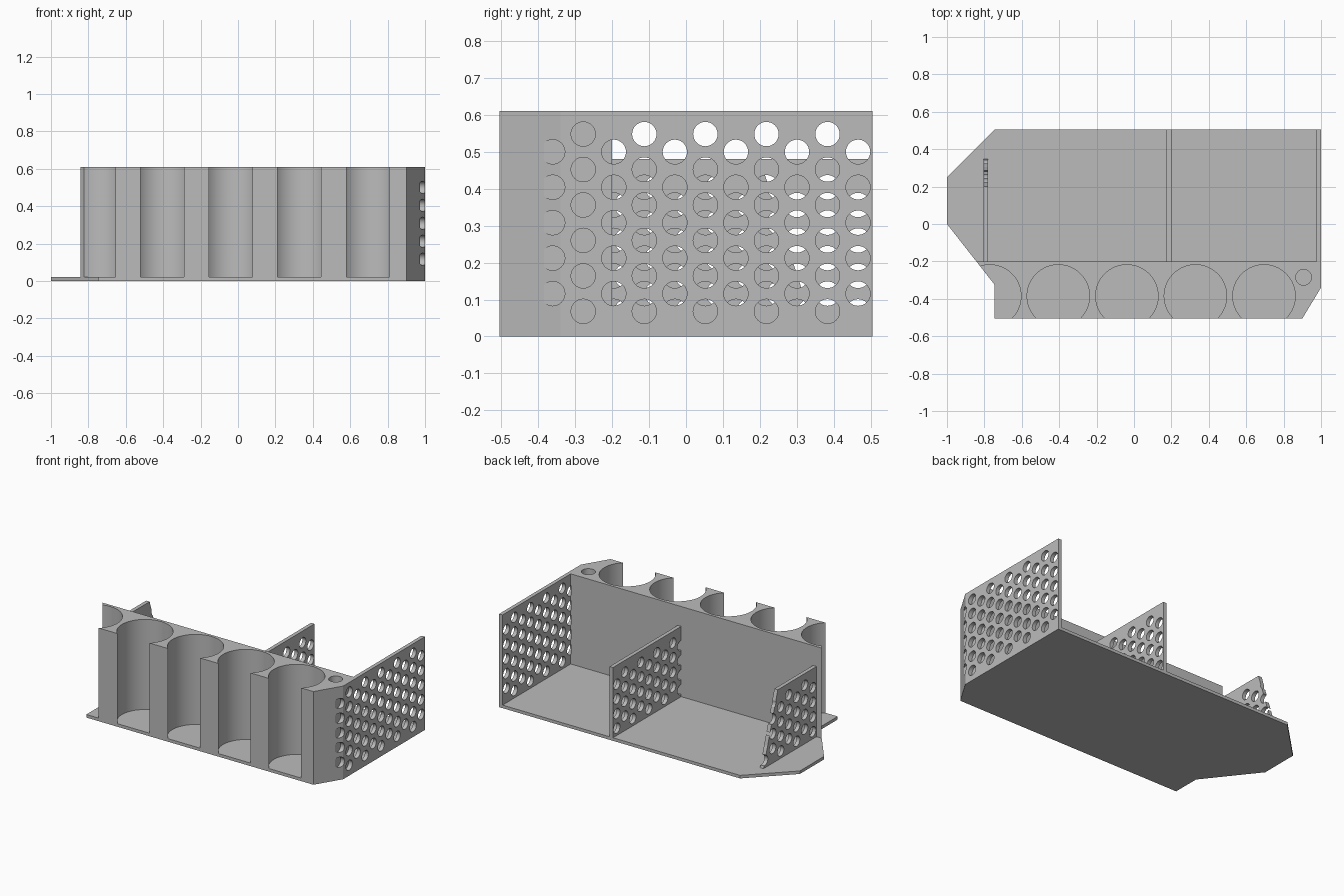
import bpy
import bmesh
from mathutils import Matrix

cube = bpy.data.objects.get("Cube")
if cube:
    bpy.data.objects.remove(cube, do_unlink=True)

BASE = 0.02       # floor thickness
TOP = 0.61        # full height
LOW = 0.48        # divider height
FRONT, BACK = -0.505, 0.505
WALL = -0.2       # rear face of the holder block
HOLE_R = 0.033
STEP_Y, STEP_Z = 0.0827, 0.048

grey = bpy.data.materials.new("grey_plastic")
grey.use_nodes = True
grey.diffuse_color = (0.5, 0.5, 0.5, 1)
grey.node_tree.nodes["Principled BSDF"].inputs["Base Color"].default_value = (0.5, 0.5, 0.5, 1)


def make_object(name, bm):
    bmesh.ops.recalc_face_normals(bm, faces=bm.faces)
    mesh = bpy.data.meshes.new(name)
    bm.to_mesh(mesh)
    bm.free()
    mesh.materials.append(grey)
    obj = bpy.data.objects.new(name, mesh)
    bpy.context.collection.objects.link(obj)
    return obj


def prism(name, points, depth):
    """Extrude a flat outline of 3D points along the depth vector."""
    bm = bmesh.new()
    face = bm.faces.new([bm.verts.new(p) for p in points])
    grown = bmesh.ops.extrude_face_region(bm, geom=[face])["geom"]
    bmesh.ops.translate(bm, vec=depth, verts=[v for v in grown if isinstance(v, bmesh.types.BMVert)])
    return make_object(name, bm)


def cylinders(name, items, sides, axis):
    """Cutter of several cylinders, each (centre, radius, length)."""
    bm = bmesh.new()
    turn = Matrix.Rotation(1.5707963, 4, "Y") if axis == "X" else Matrix()
    for centre, radius, length in items:
        bmesh.ops.create_cone(bm, cap_ends=True, segments=sides, radius1=radius, radius2=radius,
                              depth=length, matrix=Matrix.Translation(centre) @ turn)
    cutter = make_object(name, bm)
    cutter.hide_render = True
    return cutter


def cut(obj, cutter):
    mod = obj.modifiers.new("cut", "BOOLEAN")
    mod.operation = "DIFFERENCE"
    mod.solver = "EXACT"
    mod.object = cutter
    bpy.context.view_layer.update()
    graph = bpy.context.evaluated_depsgraph_get()
    mesh = bpy.data.meshes.new_from_object(obj.evaluated_get(graph))
    obj.modifiers.clear()
    obj.data = mesh


def hole_grid(name, x, rows, swap, shift=0.0):
    """Staggered vent holes through a panel centred on x."""
    items = []
    for col in range(11):
        for row in range(rows):
            if (col + row + swap) % 2:
                y = -0.361 + col * STEP_Y + shift
                items.append(((x, y, 0.068 + row * STEP_Z), HOLE_R, 0.06))
    return cylinders(name, items, 32, "X")


# Floor plate
floor_outline = [(-1, 0.25), (-0.745, BACK), (1, BACK), (1, -0.34),
                 (0.9, FRONT), (-0.745, FRONT), (-0.745, -0.325), (-1, 0)]
floor = prism("floor_plate", [(x, y, 0) for x, y in floor_outline], (0, 0, BASE))

# Holder block with round pockets and a small socket
block_outline = [(-0.843, WALL), (1, WALL), (1, -0.34), (0.9, FRONT),
                 (-0.745, FRONT), (-0.745, -0.325)]
block = prism("holder_block", [(x, y, BASE) for x, y in block_outline], (0, 0, TOP - BASE))
pockets = [((-0.771 + 0.3665 * i, -0.385, 0.35), 0.167, 0.8) for i in range(5)]
pocket_cutter = cylinders("pocket_cutter", pockets, 96, "Z")
socket_cutter = cylinders("socket_cutter", [((0.907, -0.285, 0.42), 0.042, 0.8)], 48, "Z")

# Side panel and the two lower dividers
panel = prism("side_panel", [(0.975, WALL, BASE), (0.975, BACK, BASE),
                             (0.975, BACK, TOP), (0.975, WALL, TOP)], (0.025, 0, 0))
middle = prism("middle_divider", [(0.175, WALL, BASE), (0.175, BACK, BASE),
                                  (0.175, BACK, LOW), (0.175, WALL, LOW)], (0.025, 0, 0))
end = prism("end_divider", [(-0.805, WALL, BASE), (-0.805, 0.348, BASE),
                            (-0.805, 0.2, LOW), (-0.805, WALL, LOW)], (0.025, 0, 0))

panel_holes = hole_grid("panel_hole_cutter", 1.003, 11, 0)
middle_holes = hole_grid("middle_hole_cutter", 0.1875, 8, 1)
end_holes = hole_grid("end_hole_cutter", -0.7925, 8, 1, 0.035)

for obj, cutter in ((block, pocket_cutter), (block, socket_cutter), (block, panel_holes),
                    (panel, panel_holes), (middle, middle_holes), (end, end_holes)):
    cut(obj, cutter)
for cutter in (pocket_cutter, socket_cutter, panel_holes, middle_holes, end_holes):
    bpy.data.objects.remove(cutter, do_unlink=True)

# Smooth the round walls and keep hard edges
bpy.ops.object.select_all(action="DESELECT")
for obj in (floor, block, panel, middle, end):
    obj.select_set(True)
bpy.context.view_layer.objects.active = block
bpy.ops.object.shade_smooth_by_angle()
